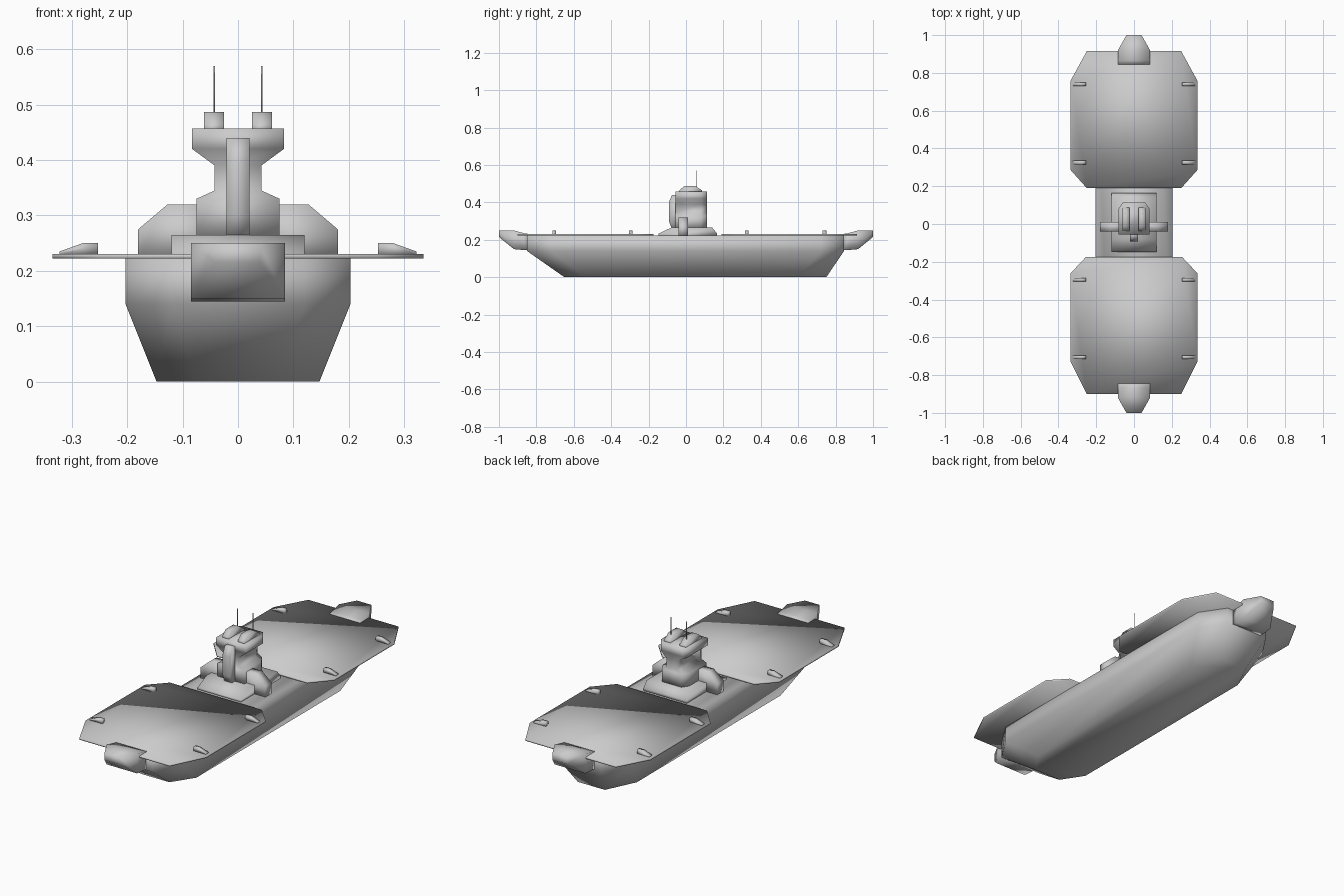
import bpy, bmesh
from mathutils import Vector

if "Cube" in bpy.data.objects:
    bpy.data.objects.remove(bpy.data.objects["Cube"], do_unlink=True)

grey = bpy.data.materials.new("ship_grey")
grey.use_nodes = True
COLOUR = (0.6, 0.6, 0.6, 1)
grey.diffuse_color = COLOUR
grey.node_tree.nodes["Principled BSDF"].inputs["Base Color"].default_value = COLOUR


def finish(name, bm):
    """Turn a bmesh into a smooth grey object."""
    bmesh.ops.recalc_face_normals(bm, faces=bm.faces)
    mesh = bpy.data.meshes.new(name)
    bm.to_mesh(mesh)
    bm.free()
    mesh.materials.append(grey)
    for face in mesh.polygons:
        face.use_smooth = True
    obj = bpy.data.objects.new(name, mesh)
    bpy.context.collection.objects.link(obj)
    return obj


def loft(name, rings):
    """Skin a stack of equal-length point rings and cap both ends."""
    bm = bmesh.new()
    loops = [[bm.verts.new(p) for p in ring] for ring in rings]
    n = len(loops[0])
    for a, b in zip(loops, loops[1:]):
        for i in range(n):
            j = (i + 1) % n
            bm.faces.new((a[i], a[j], b[j], b[i]))
    bm.faces.new(loops[0][::-1])
    bm.faces.new(loops[-1])
    return finish(name, bm)


def prism(name, profile, axis, lo, hi):
    """Extrude a 2D profile along an axis between lo and hi."""
    place = {"x": lambda p, d: (d, p[0], p[1]),
             "y": lambda p, d: (p[0], d, p[1]),
             "z": lambda p, d: (p[0], p[1], d)}[axis]
    return loft(name, [[place(p, d) for p in profile] for d in (lo, hi)])


def symmetric(half):
    """Complete a right-hand outline with its mirror in x."""
    return half + [(-x, v) for x, v in reversed(half)]


def plan(z, end, side, front, front_in, back_in, back):
    """Hull waterline with chamfered ends."""
    half = [(end, front), (side, front_in), (side, back_in), (end, back)]
    return [(x, y, z) for x, y in symmetric(half)]


# Hull
loft("hull", [plan(0, 0.075, 0.147, -0.65, -0.54, 0.6, 0.75),
              plan(0.14, 0.12, 0.203, -0.85, -0.72, 0.72, 0.845),
              plan(0.222, 0.12, 0.203, -0.85, -0.72, 0.72, 0.845)])

# Flight decks
decks = {"front_deck": [(0.25, -0.9), (0.335, -0.73), (0.335, -0.26), (0.255, -0.175)],
         "rear_deck": [(0.25, 0.19), (0.335, 0.285), (0.335, 0.76), (0.25, 0.915)]}
for name, half in decks.items():
    prism(name, symmetric(half), "z", 0.222, 0.23)

# Deck wedges along both edges
for s, side in ((1, "left"), (-1, "right")):
    for i, y in enumerate((-0.705, -0.295, 0.325, 0.74)):
        wedge = [(0.322, 0.228), (0.322, 0.235), (0.28, 0.25), (0.253, 0.25), (0.253, 0.228)]
        prism(f"{side}_deck_wedge_{i + 1}", [(s * x, z) for x, z in wedge], "y", y - 0.01, y + 0.01)

# Bow and stern housings
for s, end in ((-1, "bow"), (1, "stern")):
    stations = [(0.845, 0.085, 0.145, 0.232), (0.865, 0.085, 0.145, 0.235),
                (0.92, 0.085, 0.15, 0.25), (1.0, 0.04, 0.215, 0.25)]
    loft(end + "_housing", [[(-w, s * y, lo), (w, s * y, lo), (w, s * y, hi), (-w, s * y, hi)]
                            for y, w, lo, hi in stations])

# Tower base slab
prism("tower_base", [(-0.148, 0.22), (-0.148, 0.232), (-0.08, 0.265), (0.14, 0.265),
                     (0.165, 0.235), (0.165, 0.22)], "x", -0.12, 0.12)

# Side arms
for s, side in ((1, "left"), (-1, "right")):
    arm = [(0.03, 0.22), (0.18, 0.22), (0.18, 0.275), (0.127, 0.32), (0.03, 0.32)]
    prism(side + "_arm", [(s * x, z) for x, z in arm], "y", -0.04, 0.01)

# Tower body: waisted stack with chamfered rear corners
levels = [(0.26, 0.075), (0.33, 0.075), (0.345, 0.042), (0.39, 0.042), (0.42, 0.083), (0.457, 0.083)]
loft("tower", [[(x, y, z) for x, y in symmetric([(w, -0.055), (w, 0.08), (w * 0.72, 0.113)])]
               for z, w in levels])

# Front spine of the tower
prism("tower_spine", [(-0.06, 0.26), (-0.078, 0.265), (-0.092, 0.3), (-0.092, 0.4),
                      (-0.075, 0.44), (-0.04, 0.44), (-0.04, 0.26)], "x", -0.021, 0.021)

# Roof pods and antennas
for s, side in ((1, "left"), (-1, "right")):
    x = s * 0.043
    prism(side + "_roof_pod", [(-0.04, 0.45), (-0.035, 0.465), (-0.01, 0.487), (0.05, 0.487),
                               (0.085, 0.465), (0.09, 0.45)], "x", x - 0.018, x + 0.018)
    bm = bmesh.new()
    bmesh.ops.create_cone(bm, cap_ends=True, segments=6, radius1=0.0015, radius2=0.0015, depth=0.11)
    bmesh.ops.translate(bm, verts=bm.verts, vec=Vector((x, 0.057, 0.515)))
    finish(side + "_antenna", bm)
